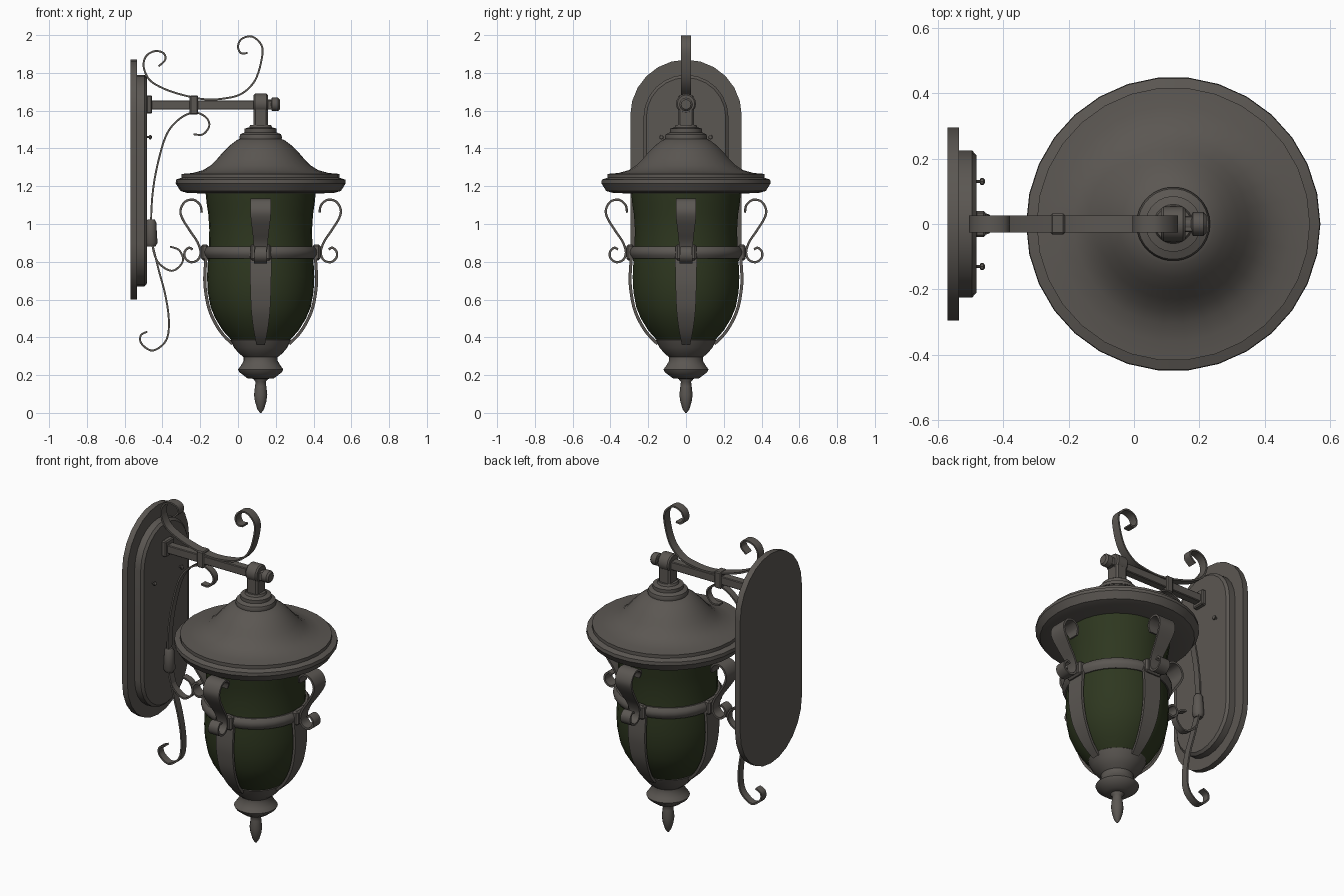
import bpy, bmesh, math
from mathutils import Matrix, Vector
from mathutils.geometry import interpolate_bezier

old = bpy.data.objects.get("Cube")
if old:
    bpy.data.objects.remove(old, do_unlink=True)


def material(name, rgb):
    m = bpy.data.materials.new(name)
    m.use_nodes = True
    m.diffuse_color = (*rgb, 1)
    m.node_tree.nodes["Principled BSDF"].inputs["Base Color"].default_value = (*rgb, 1)
    return m


metal = material("aged_metal", (0.105, 0.095, 0.085))
glass = material("dark_green_glass", (0.027, 0.038, 0.014))
AXIS = 0.12  # x of the lantern's centre line


def finish(name, bm, mat=metal, angle=35):
    bmesh.ops.recalc_face_normals(bm, faces=bm.faces)
    mesh = bpy.data.meshes.new(name)
    bm.to_mesh(mesh)
    bm.free()
    mesh.materials.append(mat)
    mesh.shade_smooth()
    mesh.set_sharp_from_angle(angle=math.radians(angle))
    ob = bpy.data.objects.new(name, mesh)
    bpy.context.collection.objects.link(ob)
    return ob


def lathe(name, profile, mat=metal, segs=30, close=False, matrix=None, angle=35):
    """Spin (radius, height) points; the ends are capped, or joined if close."""
    bm = bmesh.new()
    rings = []
    for r, z in profile:
        rings.append([bm.verts.new((r * math.cos(a), r * math.sin(a), z))
                      for a in (math.tau * i / segs for i in range(segs))])
    pairs = list(zip(rings, rings[1:])) + ([(rings[-1], rings[0])] if close else [])
    for lo, hi in pairs:
        for i in range(segs):
            j = (i + 1) % segs
            bm.faces.new((lo[i], lo[j], hi[j], hi[i]))
    if not close:
        bm.faces.new(rings[0])
        bm.faces.new(rings[-1])
    bm.transform(matrix or Matrix.Translation((AXIS, 0, 0)))
    return finish(name, bm, mat, angle)


def smooth_path(pts, steps=5):
    """Rounded path through the points (third value is the half width)."""
    p = [Vector(q) for q in pts]
    out = []
    for i in range(len(p) - 1):
        before, after = p[max(i - 1, 0)], p[min(i + 2, len(p) - 1)]
        h1 = p[i] + (p[i + 1] - before) / 6
        h2 = p[i + 1] - (after - p[i]) / 6
        out += interpolate_bezier(p[i], h1, h2, p[i + 1], steps + 1)[:-1]
    return out + [p[-1]]


def strap(name, pts, half=0.026, thick=0.01, matrix=None):
    """Flat metal strip along an x-z path, its width lying along y."""
    path = smooth_path([q if len(q) == 3 else (*q, half) for q in pts])
    bm = bmesh.new()
    rows = []
    for i, q in enumerate(path):
        t = path[min(i + 1, len(path) - 1)] - path[max(i - 1, 0)]
        n = Vector((-t.y, t.x)).normalized() * thick / 2
        rows.append([bm.verts.new((q.x + s * n.x, w * q.z, q.y + s * n.y))
                     for s, w in ((1, 1), (1, -1), (-1, -1), (-1, 1))])
    for a, b in zip(rows, rows[1:]):
        for k in range(4):
            m = (k + 1) % 4
            bm.faces.new((a[k], a[m], b[m], b[k]))
    bm.faces.new(rows[0])
    bm.faces.new(rows[-1])
    if matrix:
        bm.transform(matrix)
    return finish(name, bm)


def box(name, center, size, bevel=0.006, matrix=None):
    bm = bmesh.new()
    bmesh.ops.create_cube(bm, size=1)
    bm.transform(Matrix.Translation(center) @ Matrix.Diagonal((*size, 1)))
    if bevel:
        bmesh.ops.bevel(bm, geom=bm.edges[:], offset=bevel, segments=1, affect='EDGES')
    if matrix:
        bm.transform(matrix)
    return finish(name, bm, angle=25)


def along_x(x, y, z):
    return Matrix.Translation((x, y, z)) @ Matrix.Rotation(math.pi / 2, 4, 'Y')


# Wall plates: rounded slabs given as (x, inset) layers
def wall_plate(name, half_w, half_h, mid, layers):
    bm = bmesh.new()
    rings = []
    for x, inset in layers:
        ring = []
        for side in (1, -1):
            for k in range(13):
                a = math.pi * k / 12
                r = half_w - inset
                ring.append(bm.verts.new((x, side * r * math.cos(a),
                            mid + side * (half_h - half_w + r * math.sin(a)))))
        rings.append(ring)
    for a, b in zip(rings, rings[1:]):
        for i in range(len(a)):
            j = (i + 1) % len(a)
            bm.faces.new((a[i], a[j], b[j], b[i]))
    bm.faces.new(rings[0])
    bm.faces.new(rings[-1])
    return finish(name, bm, angle=30)


wall_plate("wall_plate", 0.295, 0.635, 1.235, [(-0.57, 0), (-0.535, 0)])
wall_plate("raised_plate", 0.225, 0.56, 1.23,
           [(-0.536, 0), (-0.495, 0), (-0.482, 0.015)])
for name, y in (("left_screw", -0.13), ("right_screw", 0.13)):
    lathe(name, [(0.005, -0.01), (0.005, 0.012), (0.012, 0.014), (0.012, 0.022),
                 (0.005, 0.027)], segs=10, matrix=along_x(-0.483, y, 1.46))

# Arm, its fittings and the hanger
box("arm", (-0.15, 0, 1.63), (0.67, 0.05, 0.05), 0.004)
box("arm_base", (-0.47, 0, 1.633), (0.032, 0.08, 0.095))
box("arm_collar", (-0.233, 0, 1.63), (0.045, 0.065, 0.1))
box("hanger_post", (AXIS, 0, 1.585), (0.075, 0.085, 0.17), 0.01)
lathe("hanger_eye", [(0.046, -0.038), (0.053, -0.03), (0.053, 0.03), (0.046, 0.038)],
      segs=16, matrix=along_x(AXIS, 0, 1.637))
lathe("hanger_knob", [(0.025, 0.03), (0.025, 0.055), (0.036, 0.06), (0.036, 0.092),
                      (0.026, 0.102)], segs=12, matrix=along_x(AXIS, 0, 1.633))
lathe("scroll_clip", [(0.022, 0.88), (0.034, 0.9), (0.027, 1.01), (0.018, 1.025)],
      segs=12, matrix=Matrix.Translation((-0.46, 0, 0)))

# Decorative scrolls around the arm
strap("upper_scroll", [
    (-.42, 1.835), (-.385, 1.87), (-.395, 1.905), (-.44, 1.915), (-.485, 1.89),
    (-.5, 1.835), (-.47, 1.765), (-.4, 1.72), (-.3, 1.685), (-.175, 1.66),
    (-.07, 1.665), (.02, 1.69), (.09, 1.76), (.125, 1.87), (.125, 1.945),
    (.075, 1.992), (.02, 1.98), (0, 1.94), (.015, 1.905), (.05, 1.905)])
strap("brace_scroll", [
    (-.235, 1.475), (-.185, 1.475), (-.152, 1.52), (-.17, 1.565), (-.23, 1.59),
    (-.305, 1.56), (-.375, 1.48), (-.42, 1.34), (-.45, 1.18), (-.46, 1.02),
    (-.455, .9), (-.425, .8), (-.35, .752), (-.293, .8), (-.31, .86), (-.36, .88)],
    half=0.02)
strap("tail_scroll", [
    (-.455, .9), (-.42, .757), (-.385, .625), (-.366, .49), (-.38, .385),
    (-.45, .33), (-.51, .365), (-.515, .41), (-.48, .43)], half=0.022)

# Roof with rolled rim and stepped cap
lathe("roof", [
    (0.27, 1.16), (0.39, 1.165), (0.425, 1.175), (0.45, 1.215), (0.448, 1.235),
    (0.418, 1.245), (0.418, 1.265), (0.36, 1.27), (0.305, 1.285), (0.265, 1.31),
    (0.23, 1.345), (0.2, 1.38), (0.165, 1.415), (0.125, 1.445), (0.1, 1.453)])
lathe("roof_cap", [(0.11, 1.445), (0.113, 1.46), (0.108, 1.475), (0.085, 1.485),
                   (0.085, 1.505), (0.06, 1.512), (0.055, 1.525)])

# Glass body, band, base cup and finial
lathe("glass_body", [
    (0.292, 1.17), (0.286, 1.11), (0.277, 1.05), (0.272, 0.97), (0.274, 0.88),
    (0.28, 0.8), (0.284, 0.72), (0.28, 0.64), (0.265, 0.56), (0.24, 0.5),
    (0.2, 0.435), (0.15, 0.38)], glass)
lathe("middle_band", [(0.27, 0.82), (0.287, 0.817), (0.3, 0.835), (0.303, 0.85),
                      (0.3, 0.865), (0.287, 0.882), (0.27, 0.88)], close=True, angle=50)
lathe("base_cup", [
    (0.035, 0.18), (0.07, 0.183), (0.112, 0.215), (0.12, 0.23), (0.105, 0.25),
    (0.09, 0.275), (0.09, 0.295), (0.115, 0.315), (0.14, 0.345), (0.16, 0.385),
    (0.15, 0.395)])
lathe("finial", [(0.004, 0), (0.018, 0.02), (0.03, 0.06), (0.035, 0.095), (0.03, 0.14),
                 (0.027, 0.165), (0.038, 0.178), (0.038, 0.19)], segs=12, angle=50)

# Four ribs with S-shaped scrolls, repeated around the body
for i, side in enumerate(("left", "back", "right", "front")):
    turn = Matrix.Translation((AXIS, 0, 0)) @ Matrix.Rotation(i * math.pi / 2, 4, 'Z')
    strap(side + "_rib", [
        (0.288, 0.84, 0.058), (0.296, 0.72, 0.056), (0.291, 0.64, 0.054),
        (0.273, 0.55, 0.05), (0.24, 0.475, 0.042), (0.2, 0.415, 0.032),
        (0.15, 0.365, 0.022)], thick=0.016, matrix=turn)
    strap(side + "_rib_scroll", [
        (0.312, 1.06, 0.03), (0.32, 1.1, 0.046), (0.355, 1.128, 0.052),
        (0.4, 1.118, 0.054), (0.424, 1.075, 0.054), (0.415, 1.03, 0.052),
        (0.375, 0.965, 0.044), (0.335, 0.905, 0.038), (0.318, 0.85, 0.034),
        (0.333, 0.81, 0.034), (0.37, 0.798, 0.034), (0.4, 0.82, 0.034),
        (0.402, 0.853, 0.032), (0.38, 0.874, 0.03), (0.36, 0.865, 0.028)],
        thick=0.012, matrix=turn)
    box(side + "_rib_clasp", (0.296, 0, 0.85), (0.04, 0.11, 0.085), 0.01, turn)
